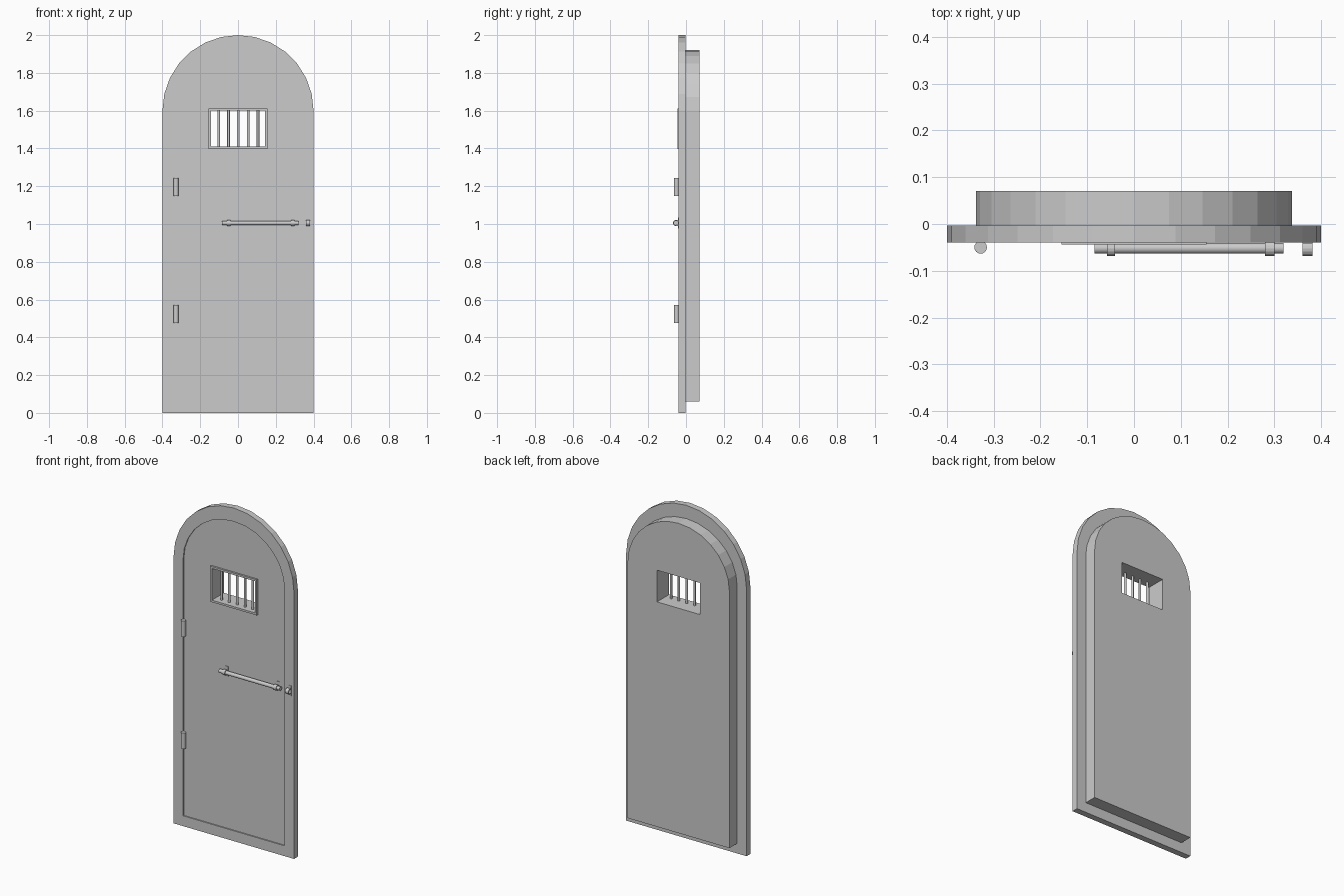
import bpy, bmesh, math
from mathutils import Vector

if "Cube" in bpy.data.objects:
    bpy.data.objects.remove(bpy.data.objects["Cube"])


def arch(r, rz, bottom, spring=1.6, n=14):
    pts = [(-r, bottom), (r, bottom)]
    for i in range(n + 1):
        a = math.pi * i / n
        pts.append((r * math.cos(a), spring + rz * math.sin(a)))
    return pts


def rect(x0, x1, z0, z1):
    return [(x0, z0), (x1, z0), (x1, z1), (x0, z1)]


def panel(name, outlines, y0, y1):
    """Extrude x/z outlines (later ones are holes) from y0 to y1."""
    cu = bpy.data.curves.new(name, 'CURVE')
    cu.dimensions = '2D'
    cu.fill_mode = 'BOTH'
    cu.extrude = (y1 - y0) / 2
    for pts in outlines:
        s = cu.splines.new('POLY')
        s.points.add(len(pts) - 1)
        for p, (x, z) in zip(s.points, pts):
            p.co = (x, z, 0, 1)
        s.use_cyclic_u = True
        s.use_smooth = False
    ob = bpy.data.objects.new(name, cu)
    bpy.context.collection.objects.link(ob)
    ob.location.y = (y0 + y1) / 2
    ob.rotation_euler.x = math.pi / 2
    bpy.ops.object.select_all(action='DESELECT')
    ob.select_set(True)
    bpy.context.view_layer.objects.active = ob
    bpy.ops.object.convert(target='MESH')
    ob = bpy.context.object
    bm = bmesh.new()
    bm.from_mesh(ob.data)
    bmesh.ops.remove_doubles(bm, verts=bm.verts, dist=1e-5)
    bmesh.ops.recalc_face_normals(bm, faces=bm.faces)
    bm.to_mesh(ob.data)
    bm.free()
    return ob


def rod(name, a, b, r, sides=16):
    a, b = Vector(a), Vector(b)
    bpy.ops.mesh.primitive_cylinder_add(vertices=sides, radius=r, depth=(b - a).length,
                                        location=(a + b) / 2)
    ob = bpy.context.object
    ob.name = name
    ob.rotation_euler = (b - a).to_track_quat('Z', 'Y').to_euler()
    bpy.ops.object.shade_smooth_by_angle(angle=math.radians(40))
    return ob


def ring(name, x0, x1, y, z, ro, ri, n=16):
    """Short tube along x."""
    bm = bmesh.new()
    loops = []
    for x, r in ((x0, ro), (x1, ro), (x1, ri), (x0, ri)):
        loops.append([bm.verts.new((x, y + r * math.cos(2 * math.pi * i / n),
                                    z + r * math.sin(2 * math.pi * i / n))) for i in range(n)])
    for k in range(4):
        p, q = loops[k], loops[(k + 1) % 4]
        for i in range(n):
            j = (i + 1) % n
            bm.faces.new((p[i], p[j], q[j], q[i]))
    bmesh.ops.recalc_face_normals(bm, faces=bm.faces)
    me = bpy.data.meshes.new(name)
    bm.to_mesh(me)
    bm.free()
    ob = bpy.data.objects.new(name, me)
    bpy.context.collection.objects.link(ob)


# Outer rim and the thick door slab set slightly behind its face
window = rect(-0.143, 0.143, 1.41, 1.60)
panel("door_rim", [arch(0.40, 0.40, 0.0), arch(0.337, 0.319, 0.062)], -0.04, -0.003)
panel("door_slab", [arch(0.338, 0.32, 0.06), window], -0.033, 0.071)

# Barred window
panel("window_trim", [rect(-0.155, 0.155, 1.398, 1.612), window], -0.044, -0.03)
for i in range(5):
    x = -0.102 + i * 0.052
    rod("window_bar", (x, -0.01, 1.405), (x, -0.01, 1.605), 0.007, 12)

# Hinge barrels
for z in (0.475, 1.148):
    rod("hinge", (-0.328, -0.05, z), (-0.328, -0.05, z + 0.095), 0.0135)

# Sliding bolt, its guides and the catch
by, bz = -0.052, 1.005
rod("bolt", (-0.085, by, bz), (0.32, by, bz), 0.0115)
for x0, x1 in ((-0.058, -0.041), (0.28, 0.30), (0.36, 0.382)):
    ring("bolt_guide", x0, x1, by, bz, 0.0165, 0.0117)
    y0 = -0.042 if x0 > 0.33 else -0.037
    panel("guide_plate", [rect(x0, x1, bz - 0.03, bz + 0.03)], y0, -0.03)
